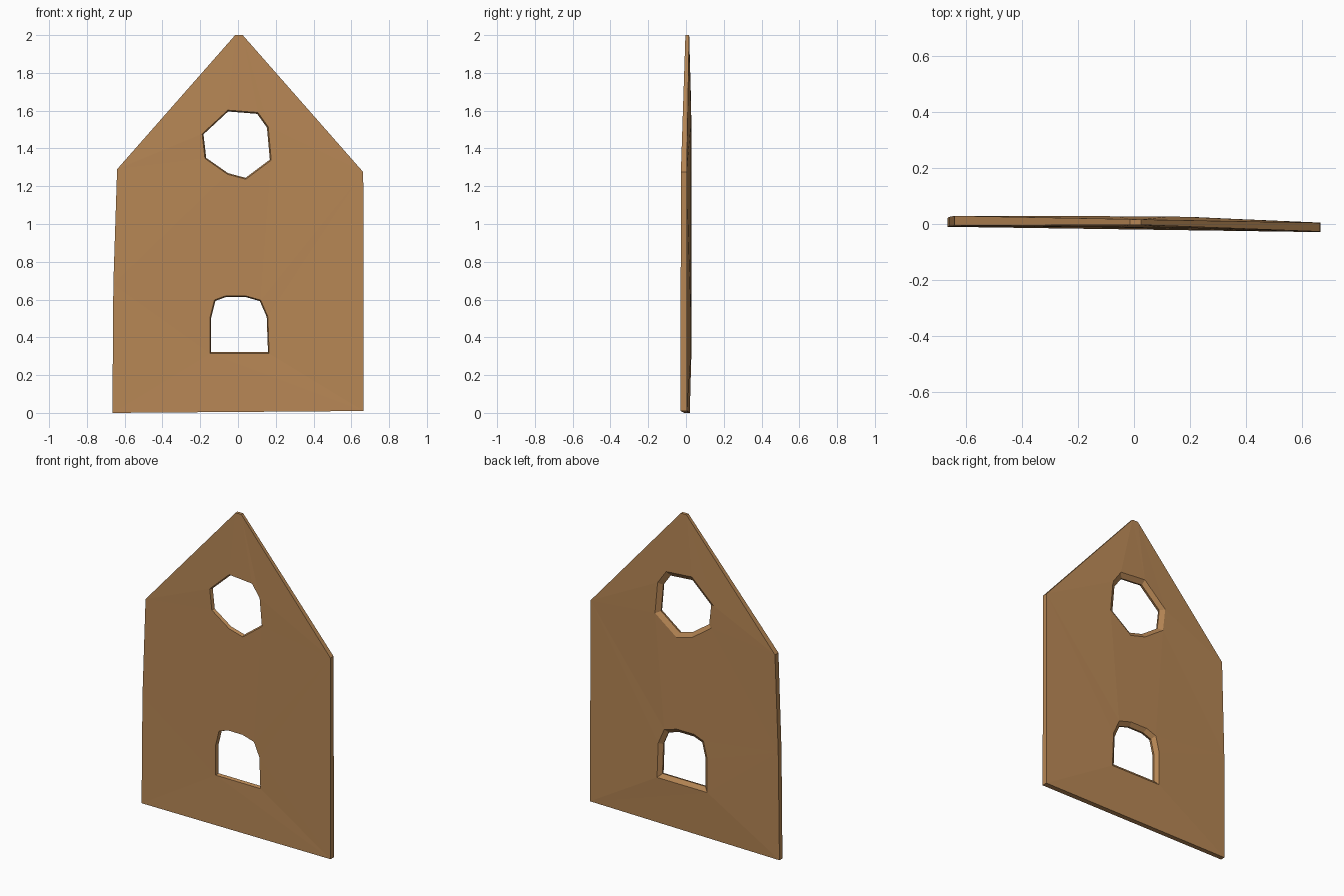
import bpy, bmesh
from mathutils import Vector

if "Cube" in bpy.data.objects:
    bpy.data.objects.remove(bpy.data.objects["Cube"])

# Wall outline: x, z, front y, back y (slightly warped board)
outline = [(-0.665, 0.0, -0.010, 0.020), (0.665, 0.01, -0.029, 0.005),
           (0.663, 1.275, -0.027, 0.004), (0.025, 2.0, -0.003, 0.016),
           (-0.015, 2.0, -0.003, 0.017), (-0.64, 1.29, -0.006, 0.029),
           (-0.66, 0.68, -0.008, 0.025)]

# Irregular round gable window and arched lower window: x, z
round_window = [(-0.19, 1.477), (-0.054, 1.603), (0.106, 1.59), (0.16, 1.514),
                (0.176, 1.338), (0.042, 1.237), (-0.055, 1.263), (-0.175, 1.347)]
arch_window = [(-0.148, 0.315), (0.165, 0.315), (0.158, 0.51), (0.12, 0.597),
               (0.04, 0.62), (-0.065, 0.62), (-0.125, 0.598), (-0.148, 0.505)]

bm = bmesh.new()


def loop(points):
    verts = [bm.verts.new(p) for p in points]
    edges = [bm.edges.new((verts[i], verts[(i + 1) % len(verts)]))
             for i in range(len(verts))]
    return verts, edges


def bridge(a, b):
    n = len(a)
    for i in range(n):
        j = (i + 1) % n
        bm.faces.new((a[i], a[j], b[j], b[i]))


def window(points):
    # Rim narrows just behind the front, then flares out to the back
    cx = (min(p[0] for p in points) + max(p[0] for p in points)) / 2
    cz = (min(p[1] for p in points) + max(p[1] for p in points)) / 2

    def ring(scale, y):
        return loop([(cx + (x - cx) * scale, y - 0.008 * x,
                      cz + (z - cz) * scale) for x, z in points])
    front, middle, back = ring(1.0, -0.012), ring(0.96, 0.008), ring(1.12, 0.027)
    bridge(front[0], middle[0])
    bridge(middle[0], back[0])
    return front[1], back[1]


front_v, front_e = loop([(x, f, z) for x, z, f, b in outline])
back_v, back_e = loop([(x, b, z) for x, z, f, b in outline])
bridge(front_v, back_v)
for shape in (round_window, arch_window):
    f, b = window(shape)
    front_e += f
    back_e += b

# Front and back skins around the openings
for edges, facing in ((front_e, -1), (back_e, 1)):
    bmesh.ops.triangle_fill(bm, use_beauty=True, use_dissolve=False,
                            edges=edges, normal=Vector((0, facing, 0)))
bmesh.ops.recalc_face_normals(bm, faces=bm.faces)

mesh = bpy.data.meshes.new("gable_wall")
bm.to_mesh(mesh)
bm.free()
wall = bpy.data.objects.new("gable_wall", mesh)
bpy.context.collection.objects.link(wall)

# Warm wood colour
wood = bpy.data.materials.new("wood")
wood.diffuse_color = (0.47, 0.24, 0.09, 1)
wood.use_nodes = True
wood.node_tree.nodes["Principled BSDF"].inputs["Base Color"].default_value = wood.diffuse_color
mesh.materials.append(wood)
